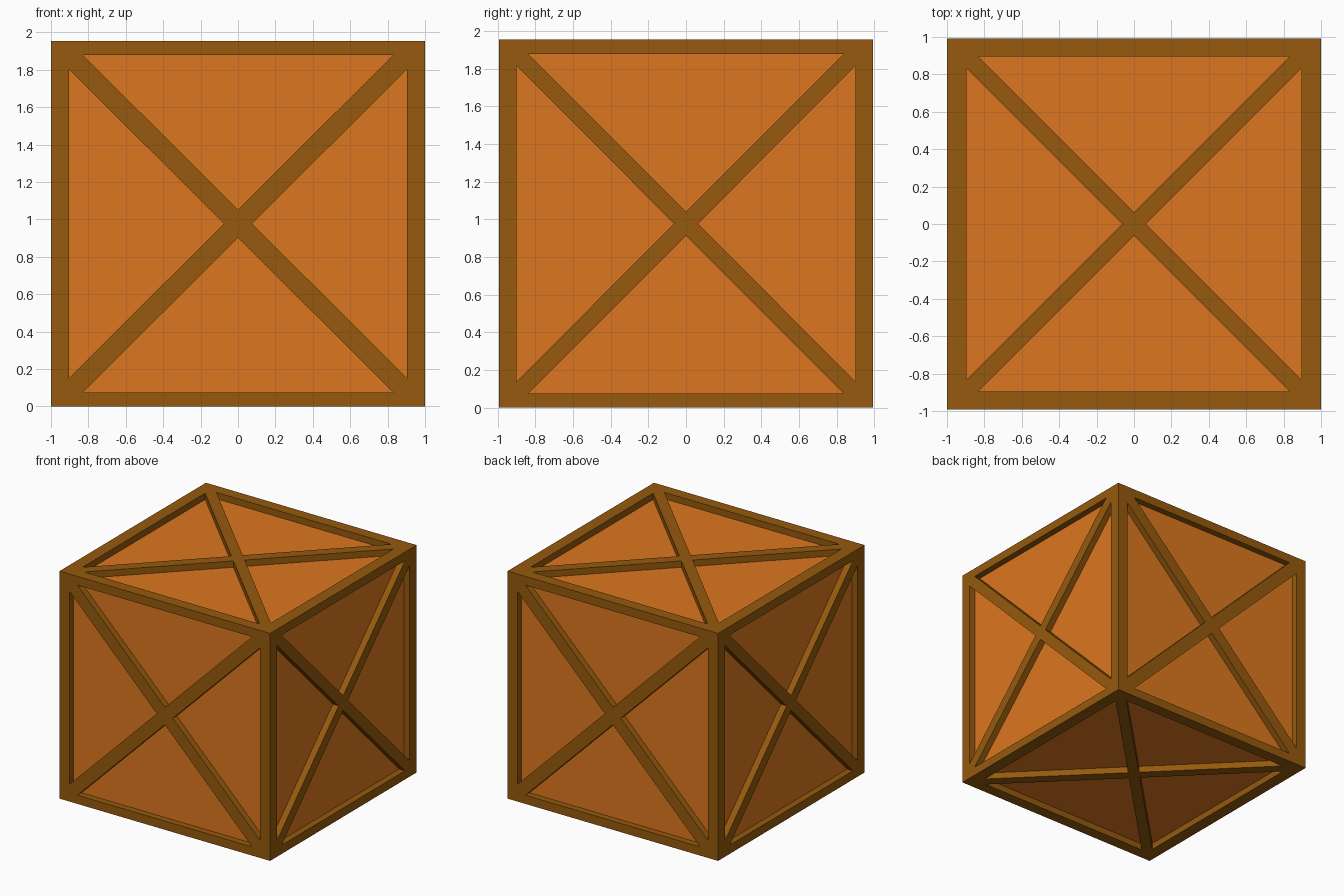
import bpy, bmesh
from mathutils import Matrix, Vector

if "Cube" in bpy.data.objects:
    bpy.data.objects.remove(bpy.data.objects["Cube"])

HX, HY, H = 1.0, 0.993, 1.953        # half width, half depth, height
HZ = H / 2
PX, PY = 0.096, 0.093                # post section
RX, RY, RZ = 0.105, 0.098, 0.075     # rail widths and rail height
RECESS = 0.055                       # panel depth below the frame


def material(name, rgb):
    m = bpy.data.materials.new(name)
    m.diffuse_color = (*rgb, 1)
    m.use_nodes = True
    m.node_tree.nodes["Principled BSDF"].inputs["Base Color"].default_value = m.diffuse_color
    return m


wood = material("dark_wood", (0.305, 0.102, 0.004))
board = material("orange_board", (0.72, 0.184, 0.014))


def finish(bm, name, mat):
    bmesh.ops.recalc_face_normals(bm, faces=bm.faces)
    me = bpy.data.meshes.new(name)
    bm.to_mesh(me)
    bm.free()
    me.materials.append(mat)
    ob = bpy.data.objects.new(name, me)
    bpy.context.collection.objects.link(ob)
    return ob


def add_box(bm, centre, size):
    bmesh.ops.create_cube(bm, size=1, matrix=Matrix.Translation(centre) @ Matrix.Diagonal((*size, 1)))


# Outer frame: corner posts with rails fitted between them
bm = bmesh.new()
for a in (-1, 1):
    for b in (-1, 1):
        add_box(bm, (a * (HX - PX / 2), b * (HY - PY / 2), HZ), (PX, PY, H))
        z = HZ + b * (HZ - RZ / 2)
        add_box(bm, (0, a * (HY - RY / 2), z), (2 * (HX - PX), RY, RZ))
        add_box(bm, (a * (HX - RX / 2), 0, z), (RX, 2 * (HY - PY), RZ))
finish(bm, "frame", wood)

# Recessed panels: one inner box
bm = bmesh.new()
add_box(bm, (0, 0, HZ), (2 * (HX - RECESS), 2 * (HY - RECESS), H - 2 * RECESS))
finish(bm, "panels", board)


def cross_brace(name, u, v, out, w, h, c):
    """X-shaped brace filling a 2w x 2h opening, c = leg cut off each corner."""
    u, v, out = Vector(u), Vector(v), Vector(out)
    kx, ky = w - (h - c) * w / h, h - (w - c) * h / w
    quarter = [(kx, 0), (w, h - c), (w, h), (w - c, h)]
    pts = quarter + [(0, ky)] + [(-x, y) for x, y in reversed(quarter)]
    pts += [(-x, -y) for x, y in quarter[1:]] + [(0, -ky)]
    pts += [(x, -y) for x, y in reversed(quarter[1:])]
    normal = out.normalized()
    mid = Vector((0, 0, HZ)) + out
    bm = bmesh.new()
    face = bm.faces.new([bm.verts.new(mid + u * x + v * y) for x, y in pts])
    new = bmesh.ops.extrude_face_region(bm, geom=[face], use_keep_orig=True)["geom"]
    bmesh.ops.translate(bm, vec=-normal * (RECESS + 0.01),
                        verts=[g for g in new if isinstance(g, bmesh.types.BMVert)])
    finish(bm, name, wood)


X, Y, Z = (1, 0, 0), (0, 1, 0), (0, 0, 1)
# Diagonal braces on all six sides
for s, fy, fx, fz in ((-1, "front", "left", "bottom"), (1, "back", "right", "top")):
    cross_brace(fy + "_brace", X, Z, (0, s * HY, 0), HX - PX, HZ - RZ, 0.075)
    cross_brace(fx + "_brace", Y, Z, (s * HX, 0, 0), HY - PY, HZ - RZ, 0.063)
    cross_brace(fz + "_brace", X, Y, (0, 0, s * HZ), HX - RX, HY - RY, 0.063)
